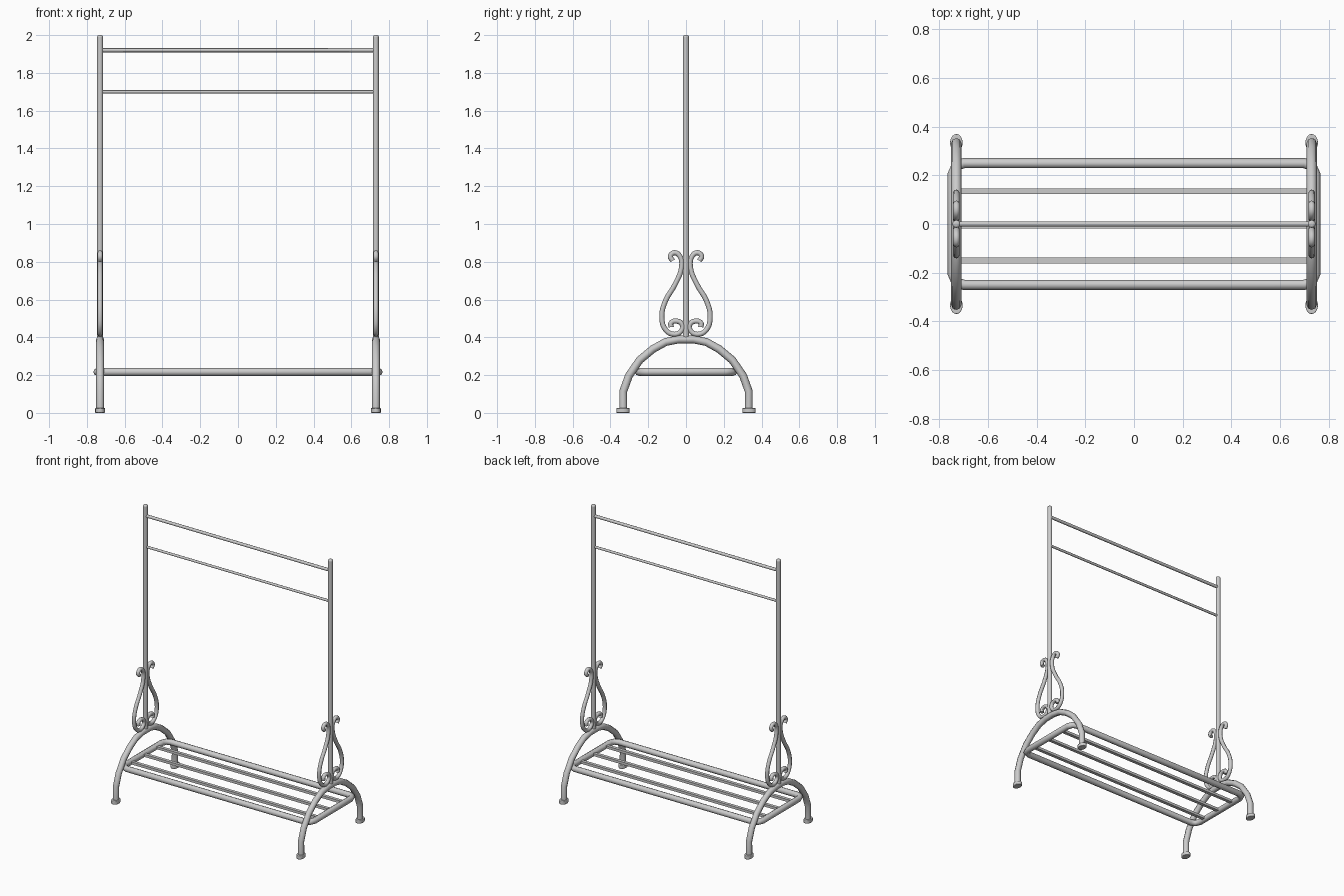
import bpy
from mathutils import Matrix, Vector

if "Cube" in bpy.data.objects:
    bpy.data.objects.remove(bpy.data.objects["Cube"])

SIDE_X = 0.73


def finish(ob):
    bpy.ops.object.select_all(action='DESELECT')
    ob.select_set(True)
    bpy.context.view_layer.objects.active = ob
    if ob.type == 'CURVE':
        bpy.ops.object.convert(target='MESH')
    bpy.ops.object.shade_smooth_by_angle(angle=0.9)
    return bpy.context.object


def tube(name, pts, r, kind='POLY', cyclic=False):
    """Round tube swept along a path of points."""
    cu = bpy.data.curves.new(name, 'CURVE')
    cu.dimensions = '3D'
    cu.bevel_depth = r
    cu.bevel_resolution = 2
    cu.use_fill_caps = True
    cu.resolution_u = 4
    sp = cu.splines.new(kind)
    if kind == 'BEZIER':
        sp.bezier_points.add(len(pts) - 1)
        for bp, p in zip(sp.bezier_points, pts):
            bp.co = p
            bp.handle_left_type = bp.handle_right_type = 'AUTO'
    else:
        sp.points.add(len(pts) - 1)
        for sp_p, p in zip(sp.points, pts):
            sp_p.co = (*p, 1)
    sp.use_cyclic_u = cyclic
    ob = bpy.data.objects.new(name, cu)
    bpy.context.collection.objects.link(ob)
    return finish(ob)


def cylinder(name, r, z0, z1, loc, sy=1.0, bevel=0.0):
    """Upright cylinder, optionally oval and with rounded rims."""
    bpy.ops.mesh.primitive_cylinder_add(vertices=16, radius=r, depth=z1 - z0,
                                        location=(loc[0], loc[1], (z0 + z1) / 2))
    ob = bpy.context.object
    ob.name = name
    ob.data.transform(Matrix.Diagonal((1, sy, 1, 1)))
    if bevel:
        m = ob.modifiers.new("rim", 'BEVEL')
        m.width, m.segments, m.limit_method = bevel, 3, 'ANGLE'
    return finish(ob)


# Half profiles in (y, z)
arch_half = [(0.332, 0.015), (0.332, 0.115), (0.302, 0.197), (0.245, 0.28),
             (0.175, 0.338), (0.108, 0.375), (0.04, 0.389)]
scroll_path = [(0.07, 0.806), (0.083, 0.828), (0.062, 0.848), (0.034, 0.832),
               (0.023, 0.775), (0.058, 0.68), (0.108, 0.594), (0.128, 0.51),
               (0.108, 0.44), (0.062, 0.416), (0.024, 0.435), (0.02, 0.468),
               (0.05, 0.486), (0.08, 0.475), (0.078, 0.454)]

for sx, tag in ((-1, "left"), (1, "right")):
    x = sx * SIDE_X
    # Upright post
    cylinder(f"{tag}_post", 0.016, 0.39, 2.0, (x, 0), bevel=0.01)
    # Arched leg with feet
    arch = [(x, -y, z) for y, z in arch_half] + [(x, y, z) for y, z in reversed(arch_half)]
    tube(f"{tag}_leg_arch", arch, 0.021)
    for sy, end in ((-1, "front"), (1, "back")):
        cylinder(f"{tag}_{end}_foot", 0.026, 0.0, 0.026, (x, sy * 0.334), sy=1.38, bevel=0.004)
        # Ornamental scroll
        tube(f"{tag}_{end}_scroll", [(x, sy * y, z) for y, z in scroll_path], 0.0135, 'BEZIER')

# Hanging rails
for name, z, r in (("upper_rail", 1.92, 0.011), ("lower_rail", 1.70, 0.009)):
    tube(name, [(-SIDE_X, 0, z), (SIDE_X, 0, z)], r)

# Shelf frame: rounded rectangle of tube
fx, fy, c, fz = 0.745, 0.25, 0.045, 0.217
frame = []
for sx, sy in ((1, 1), (-1, 1), (-1, -1), (1, -1)):
    a, b = Vector((sx * fx, sy * (fy - c), fz)), Vector((sx * (fx - c), sy * fy, fz))
    mid = Vector((sx * (fx - c * 0.29), sy * (fy - c * 0.29), fz))
    frame += [a, mid, b] if sx * sy > 0 else [b, mid, a]
tube("shelf_frame", frame, 0.021, cyclic=True)

# Flat shelf slats
for i in range(3):
    bpy.ops.mesh.primitive_cube_add(size=1, location=(0, -0.15 + 0.1425 * i, fz))
    slat = bpy.context.object
    slat.name = f"shelf_slat_{i + 1}"
    slat.data.transform(Matrix.Diagonal((1.48, 0.023, 0.018, 1)))
